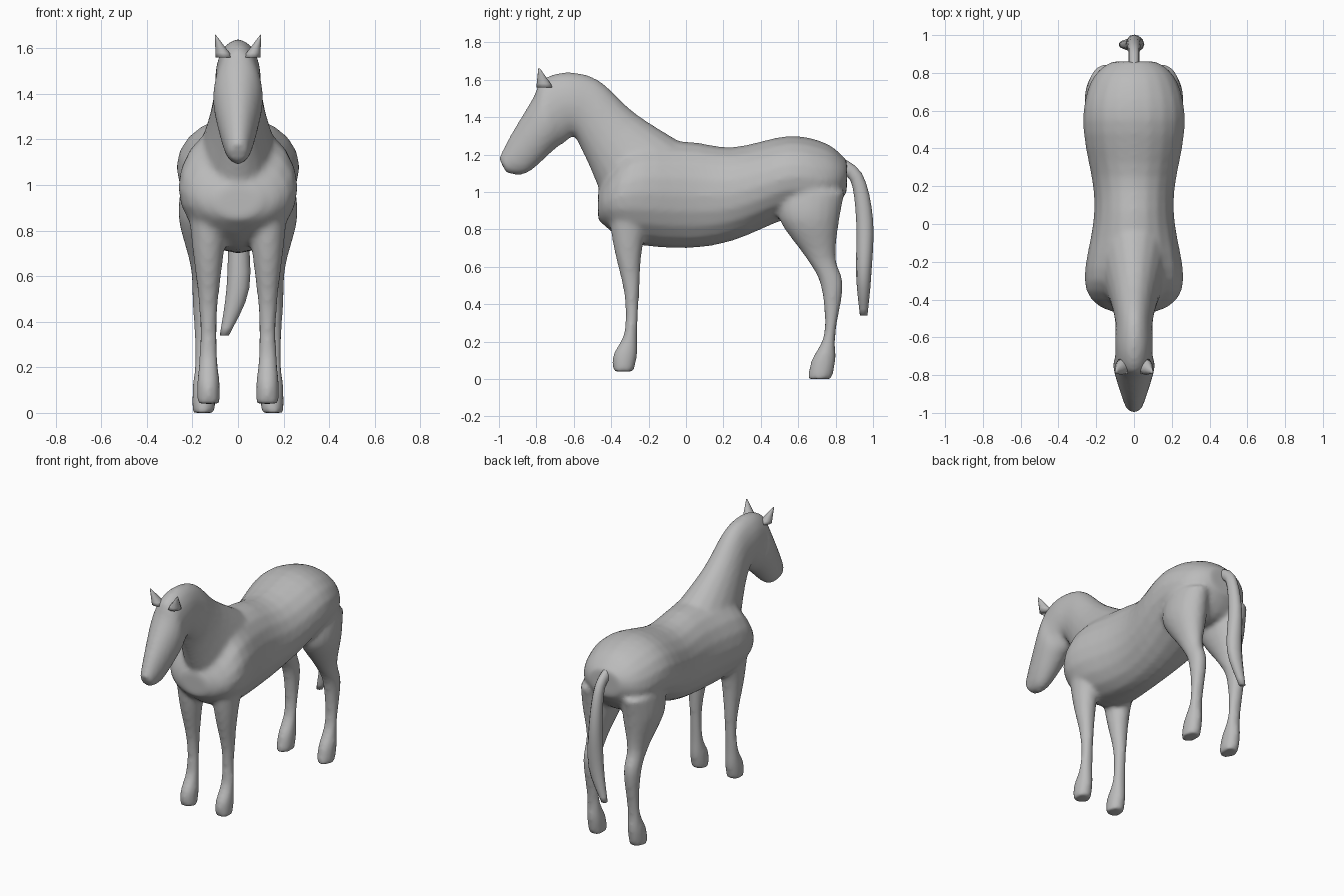
import bpy, bmesh, math
from mathutils import Vector

cube = bpy.data.objects.get("Cube")
if cube:
    bpy.data.objects.remove(cube)

grey = bpy.data.materials.new("coat_grey")
grey.use_nodes = True
colour = (0.5, 0.5, 0.5, 1)
grey.diffuse_color = colour
grey.node_tree.nodes["Principled BSDF"].inputs["Base Color"].default_value = colour


def flowing(keys, steps=4):
    """Pass a smooth spline through a few key rows and return the rows along it."""
    rows = [Vector(key) for key in keys]
    last = len(rows) - 1
    result = []
    for i in range(last):
        before, start, end, after = rows[max(i - 1, 0)], rows[i], rows[i + 1], rows[min(i + 2, last)]
        leave, arrive = (end - before) / 2, (after - start) / 2
        for step in range(steps):
            t = step / steps
            ease = t * t * (3 - 2 * t)
            result.append(start.lerp(end, ease)
                          + leave * t * (1 - t) ** 2 - arrive * t * t * (1 - t))
    return result + [rows[last]]


def loft(bm, rings, side=1, sides=20):
    """Skin ellipses, each given by centre x, half width and the y, z of two opposite edges."""
    loops = []
    for x, width, y_a, z_a, y_b, z_b in rings:
        edge_a, edge_b = Vector((side * x, y_a, z_a)), Vector((side * x, y_b, z_b))
        centre, reach = (edge_a + edge_b) / 2, (edge_a - edge_b) / 2
        across = Vector((width, 0, 0))
        angles = [math.tau * i / sides for i in range(sides)]
        loops.append([bm.verts.new(centre + reach * math.cos(a) + across * math.sin(a))
                      for a in angles])
    for lower, upper in zip(loops, loops[1:]):
        for i in range(sides):
            bm.faces.new((lower[i - 1], lower[i], upper[i], upper[i - 1]))
    bm.faces.new(loops[0])
    bm.faces.new(loops[-1])


def finish(bm, name):
    bmesh.ops.recalc_face_normals(bm, faces=bm.faces)
    mesh = bpy.data.meshes.new(name)
    bm.to_mesh(mesh)
    bm.free()
    mesh.materials.append(grey)
    mesh.shade_smooth()
    obj = bpy.data.objects.new(name, mesh)
    bpy.context.collection.objects.link(obj)
    return obj


def torso_width(y):
    """Swell at the shoulder and haunch, narrow at the waist, round off at both ends."""
    swell = 0.24 - 0.03 * math.cos(math.tau * (y - 0.1) / 0.9)
    along = (y - 0.2) / 0.68
    return swell * math.sqrt(1 - along ** 10)


# Torso: y, back line, belly line
torso = [(-.47, 1, .85), (-.3, 1.25, .73), (0, 1.27, .7), (.25, 1.24, .74),
         (.55, 1.3, .86), (.75, 1.26, .87), (.86, 1.17, 1)]

# Neck and head: crest edge, then throat edge
neck = [(0, .2, 0, 1.25, -.4, .85), (0, .13, -.27, 1.42, -.5, 1.1),
        (0, .1, -.47, 1.6, -.56, 1.23), (0, .1, -.64, 1.64, -.6, 1.3),
        (0, .1, -.77, 1.6, -.64, 1.27), (0, .11, -.82, 1.5, -.7, 1.23),
        (0, .07, -.94, 1.3, -.85, 1.1), (0, .04, -1, 1.18, -.96, 1.1)]

# Legs: height, half width, front edge, back edge; keyed by distance from the middle
legs = {.13: [(1, .1, -.43, -.15), (.72, .07, -.39, -.23), (.45, .04, -.33, -.25),
              (.25, .04, -.33, -.26), (.13, .05, -.39, -.26), (.04, .05, -.39, -.28)],
        .15: [(1, .1, .5, .85), (.85, .11, .5, .82), (.65, .06, .64, .8),
              (.5, .05, .72, .84), (.25, .04, .74, .8), (.1, .05, .67, .8), (0, .05, .65, .78)]}

bm = bmesh.new()
loft(bm, [(0, torso_width(y), y, back, y, belly) for y, back, belly in flowing(torso)])
loft(bm, flowing(neck))
for side in (-1, 1):
    for offset, keys in legs.items():
        loft(bm, [(offset, width, front, z, rear, z)
                  for z, width, front, rear in flowing(keys)], side)
body = finish(bm, "body_and_legs")

# Fuse the parts into one skin and soften the joints
fuse = body.modifiers.new("fuse", 'REMESH')
fuse.mode = 'VOXEL'
fuse.voxel_size = 0.014
fuse.use_smooth_shade = True
soften = body.modifiers.new("soften", 'SMOOTH')
soften.factor = 0.5
soften.iterations = 8

# Tail: arches off the rump, hangs down and curls to one side
tail = [(0, .03, .8, 1.2, .8, 1.1), (0, .03, .94, 1.1, .88, 1.06), (0, .04, 1, .85, .91, .85),
        (0, .05, .99, .55, .91, .55), (-.06, .02, .97, .34, .93, .34)]
bm = bmesh.new()
loft(bm, flowing(tail), sides=12)
finish(bm, "tail")

# Ears: pointed cones leaning outward
ear_base = (.06, .04, -.71, 1.56, -.8, 1.56)
ear_tip = (.1, .002, -.78, 1.66, -.79, 1.66)
bm = bmesh.new()
for side in (-1, 1):
    loft(bm, flowing([ear_base, ear_tip]), side, sides=10)
finish(bm, "ears")
